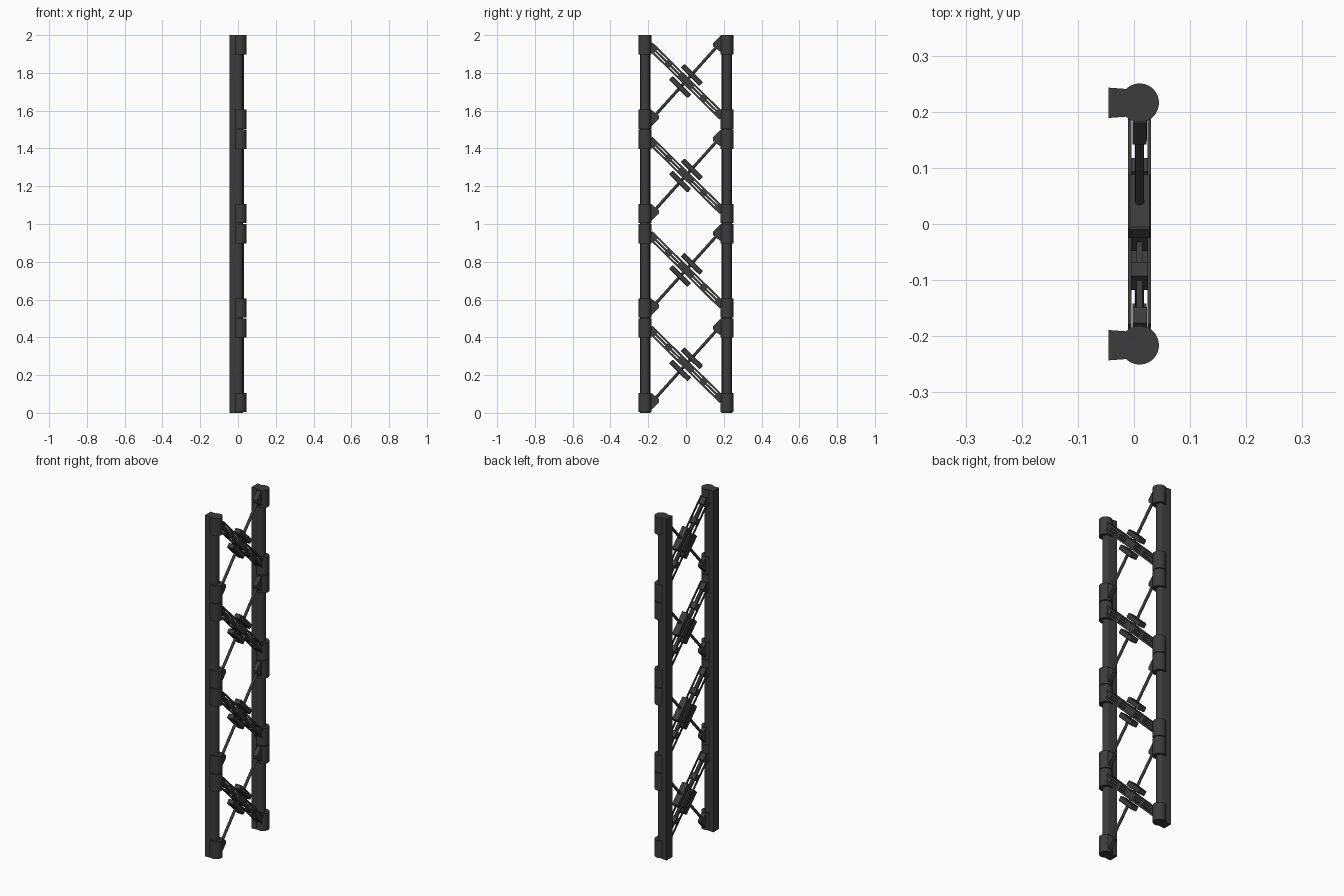
import bpy, bmesh, math
from mathutils import Matrix, Vector

if "Cube" in bpy.data.objects:
    bpy.data.objects.remove(bpy.data.objects["Cube"])

MAT = bpy.data.materials.new("dark_grey")
MAT.diffuse_color = (0.045, 0.045, 0.045, 1)
MAT.use_nodes = True
MAT.node_tree.nodes["Principled BSDF"].inputs["Base Color"].default_value = MAT.diffuse_color

CX = 0.01          # x of the lattice plane
POST_Y = 0.216     # y of each post
BAYS, BAY_H = 4, 0.5


def finish(name, bm, smooth=False):
    bmesh.ops.recalc_face_normals(bm, faces=bm.faces)
    me = bpy.data.meshes.new(name)
    bm.to_mesh(me)
    bm.free()
    me.materials.append(MAT)
    ob = bpy.data.objects.new(name, me)
    bpy.context.collection.objects.link(ob)
    if smooth:
        bpy.ops.object.select_all(action='DESELECT')
        ob.select_set(True)
        bpy.context.view_layer.objects.active = ob
        bpy.ops.object.shade_smooth_by_angle(angle=math.radians(35))
    return ob


def prism(bm, pts, direction):
    """Extrude a closed outline along a direction."""
    f = bm.faces.new([bm.verts.new(p) for p in pts])
    r = bmesh.ops.extrude_face_region(bm, geom=[f])
    moved = [v for v in r["geom"] if isinstance(v, bmesh.types.BMVert)]
    bmesh.ops.translate(bm, verts=moved, vec=Vector(direction))


def box(bm, frame, centre, size):
    bmesh.ops.create_cube(bm, size=1, matrix=frame @ Matrix.Translation(centre)
                          @ Matrix.Diagonal((*size, 1)))


def arc(cx, cy, r, a0, a1, n):
    return [(cx + r * math.cos(a0 + (a1 - a0) * i / n),
             cy + r * math.sin(a0 + (a1 - a0) * i / n)) for i in range(n + 1)]


for side, s in (("left", -1), ("right", 1)):
    y = s * POST_Y
    # post: tapered flat back with a rounded nose
    outline = [(-0.045, y - 0.027)] + arc(0.002, y, 0.0235, -math.pi / 2, math.pi / 2, 16) \
        + [(-0.045, y + 0.027)]
    bm = bmesh.new()
    prism(bm, [(px, py, 0) for px, py in outline], (0, 0, BAYS * BAY_H))
    finish("post_" + side, bm, True)

    # clamp collars at both ends of each bay, open towards the flat back
    bm = bmesh.new()
    cut = math.radians(145)
    for b in range(BAYS):
        for z0, z1 in ((0.004, 0.105), (0.398, 0.5)):
            prism(bm, [(px, py, b * BAY_H + z0) for px, py in arc(CX, y, 0.0345, -cut, cut, 28)],
                  (0, 0, z1 - z0))
    finish("collars_" + side, bm, True)

for b in range(BAYS):
    tag = "_%d" % (b + 1)
    mid = Matrix.Translation((CX, 0, b * BAY_H + 0.257))
    diag = mid @ Matrix.Rotation(math.radians(-44.5), 4, 'X')   # local y runs down to +y

    # falling brace: four corner rails round a core rod
    bm = bmesh.new()
    for sx in (-1, 1):
        for sz in (-1, 1):
            box(bm, diag, (sx * 0.0175, 0, sz * 0.016), (0.006, 0.54, 0.010))
    box(bm, diag, (0, 0, 0), (0.011, 0.54, 0.011))
    finish("brace_rails" + tag, bm)

    # spacer blocks and the central hub between the rails
    bm = bmesh.new()
    box(bm, diag, (0, 0, 0), (0.038, 0.10, 0.036))
    for s in (-1, 1):
        box(bm, diag, (0, s * 0.13, 0), (0.038, 0.034, 0.036))
        box(bm, diag, (0, s * 0.245, 0), (0.026, 0.04, 0.036))
    finish("brace_spacers" + tag, bm)

    # clamp plates on both sides of the hub
    bm = bmesh.new()
    for s in (-1, 1):
        box(bm, diag, (0, 0, s * 0.045), (0.041, 0.138, 0.028))
    bmesh.ops.bevel(bm, geom=list(bm.edges), offset=0.003, segments=1, affect='EDGES')
    finish("clamp_plates" + tag, bm)

    # rising tie rod
    bm = bmesh.new()
    rise = mid @ Matrix.Rotation(math.radians(48) - math.pi / 2, 4, 'X')
    bmesh.ops.create_cone(bm, cap_ends=True, segments=12, radius1=0.008, radius2=0.008,
                          depth=0.56, matrix=rise)
    finish("tie_rod" + tag, bm, True)

    # triangular gussets where the tie rod meets the collars
    bm = bmesh.new()
    for s in (-1, 1):
        tri = ((0.195, 0.238), (0.180, 0.238), (0.142, 0.200), (0.142, 0.185),
               (0.180, 0.155), (0.195, 0.155))
        pts = [mid @ Vector((-0.0125, s * y, s * z)) for y, z in tri]
        prism(bm, pts, (0.025, 0, 0))
    finish("gussets" + tag, bm)
